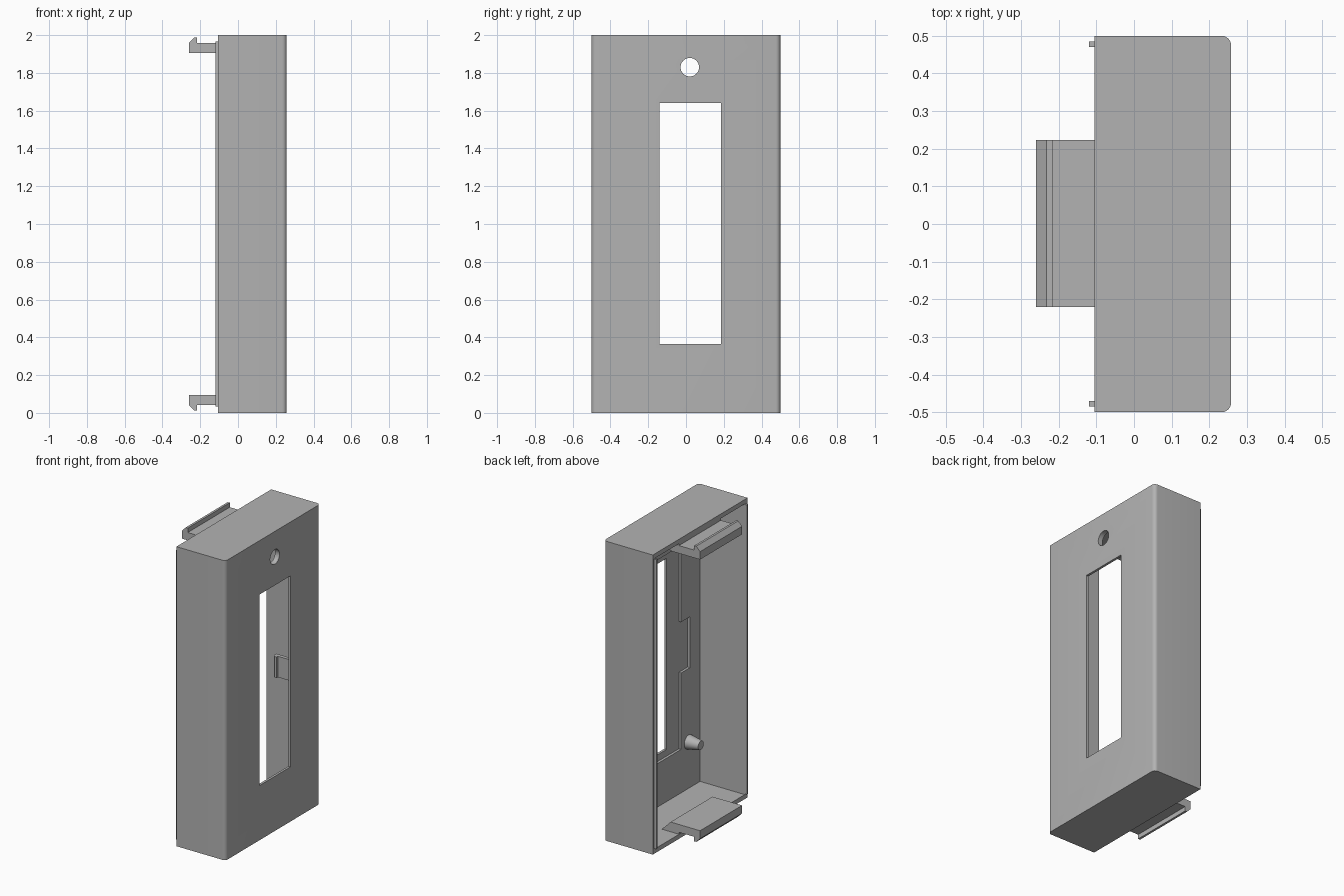
import bpy, bmesh, math
from mathutils import Matrix, Vector

if "Cube" in bpy.data.objects:
    bpy.data.objects.remove(bpy.data.objects["Cube"])

mat = bpy.data.materials.new("plain grey plastic")
mat.diffuse_color = (0.45, 0.45, 0.45, 1)
mat.use_nodes = True
mat.node_tree.nodes["Principled BSDF"].inputs["Base Color"].default_value = mat.diffuse_color


def finish(name, bm):
    bmesh.ops.recalc_face_normals(bm, faces=bm.faces)
    me = bpy.data.meshes.new(name)
    bm.to_mesh(me)
    bm.free()
    ob = bpy.data.objects.new(name, me)
    bpy.context.collection.objects.link(ob)
    me.materials.append(mat)
    return ob


def prism(name, pts, direction):
    """Extrude a flat outline of 3D points along a direction."""
    bm = bmesh.new()
    f = bm.faces.new([bm.verts.new(p) for p in pts])
    ext = bmesh.ops.extrude_face_region(bm, geom=[f])
    verts = [v for v in ext["geom"] if isinstance(v, bmesh.types.BMVert)]
    bmesh.ops.translate(bm, verts=verts, vec=Vector(direction))
    return finish(name, bm)


def box(name, x0, x1, y0, y1, z0, z1):
    pts = [(x0, y0, z0), (x1, y0, z0), (x1, y1, z0), (x0, y1, z0)]
    return prism(name, pts, (0, 0, z1 - z0))


def cone_x(name, x0, x1, y, z, r0, r1, n=32):
    """Cone or cylinder along x, radius r0 at x0 and r1 at x1."""
    bm = bmesh.new()
    bmesh.ops.create_cone(bm, cap_ends=True, segments=n, radius1=r0, radius2=r1, depth=abs(x1 - x0))
    rot = Matrix.Rotation(math.radians(90 if x1 > x0 else -90), 4, 'Y')
    bm.transform(Matrix.Translation(((x0 + x1) / 2, y, z)) @ rot)
    return finish(name, bm)


def smooth(ob):
    bpy.ops.object.select_all(action='DESELECT')
    ob.select_set(True)
    bpy.context.view_layer.objects.active = ob
    bpy.ops.object.shade_smooth_by_angle(angle=math.radians(35))


def cut(ob, cutter):
    m = ob.modifiers.new("cut", 'BOOLEAN')
    m.operation, m.solver, m.object = 'DIFFERENCE', 'EXACT', cutter
    bpy.context.view_layer.objects.active = ob
    bpy.ops.object.modifier_apply(modifier=m.name)
    bpy.data.objects.remove(cutter)


# Case outline with two rounded front corners
XB, XF, R = -0.105, 0.258, 0.025
outline = [(XB, 0.5, 0), (XB, -0.5, 0)]
for cy, start in ((-0.5 + R, -90), (0.5 - R, 0)):
    for i in range(7):
        a = math.radians(start + 15 * i)
        outline.append((XF - R + R * math.cos(a), cy + R * math.sin(a), 0))
case = prism("case", outline, (0, 0, 2))

# Hollow, screen recess with side notch, window and round hole
cut(case, box("cavity", -0.3, 0.225, -0.47, 0.47, 0.03, 1.97))
recess = [(-0.27, 0.32), (0.315, 0.32), (0.315, 1.68), (-0.27, 1.68),
          (-0.27, 1.17), (-0.363, 1.17), (-0.363, 0.83), (-0.27, 0.83)]
cut(case, prism("recess", [(0.2, y, z) for y, z in recess], (0.042, 0, 0)))
cut(case, box("window", 0.1, 0.4, -0.14, 0.185, 0.365, 1.64))
cut(case, cone_x("hole", 0.1, 0.4, 0.02, 1.83, 0.049, 0.049))
smooth(case)

# Locating lips along the back edges of the side walls
for side, s in (("left", 1), ("right", -1)):
    y0, y1 = sorted((0.47 * s, 0.485 * s))
    box(side + "_lip", -0.12, -0.10, y0, y1, 0.035, 1.967)

# Snap hooks at the bottom and top of the open back
hook = [(-0.26, 0.095), (-0.042, 0.095), (0.022, 0.029), (-0.104, 0.029), (-0.104, 0.043),
        (-0.217, 0.043), (-0.217, 0.013), (-0.232, 0.013), (-0.26, 0.042)]
for name, flip in (("bottom_hook", False), ("top_hook", True)):
    prism(name, [(x, -0.22, 2 - z if flip else z) for x, z in hook], (0, 0.443, 0))

# Tapered mounting pegs behind the front panel
for y in (-0.35, 0.39):
    for z in (0.34, 1.66):
        smooth(cone_x("mounting_peg", 0.23, 0.135, y, z, 0.048, 0.03))

# Small screen clip beside the window
clip = [(0.245, 0.225), (0.125, 0.225), (0.125, 0.2), (0.14, 0.186),
        (0.155, 0.186), (0.155, 0.2), (0.245, 0.2)]
prism("screen_clip", [(x, y, 0.93) for x, y in clip], (0, 0, 0.14))
